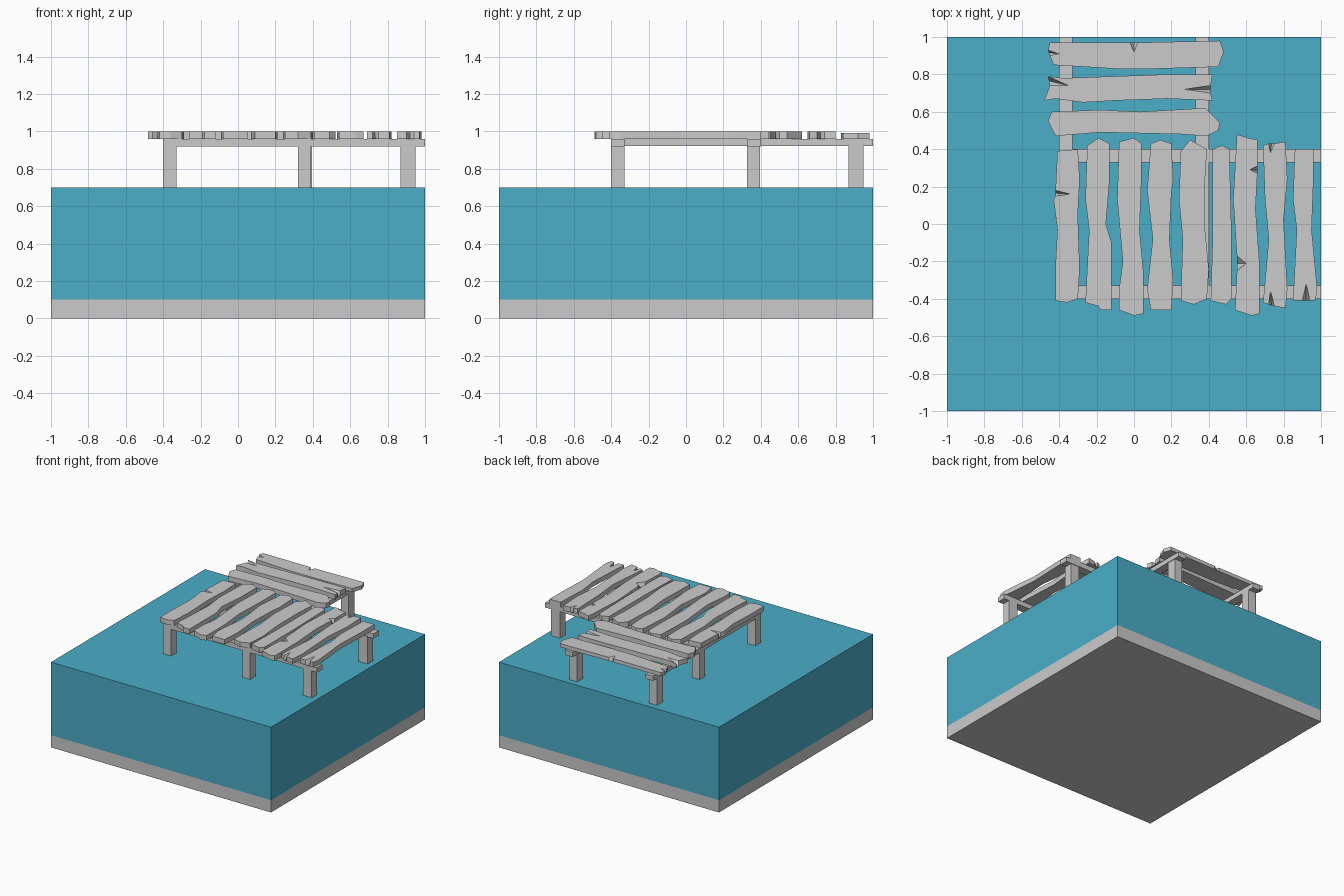
import bpy, bmesh

if "Cube" in bpy.data.objects:
    bpy.data.objects.remove(bpy.data.objects["Cube"])


def finish(name, bm, mat=None):
    bmesh.ops.recalc_face_normals(bm, faces=bm.faces)
    me = bpy.data.meshes.new(name)
    bm.to_mesh(me)
    bm.free()
    ob = bpy.data.objects.new(name, me)
    bpy.context.collection.objects.link(ob)
    if mat:
        me.materials.append(mat)
    return ob


def box(name, x0, x1, y0, y1, z0, z1, mat=None):
    bm = bmesh.new()
    bmesh.ops.create_cube(bm, size=1)
    for v in bm.verts:
        v.co = (x0 + (v.co.x + .5) * (x1 - x0),
                y0 + (v.co.y + .5) * (y1 - y0),
                z0 + (v.co.z + .5) * (z1 - z0))
    return finish(name, bm, mat)


def plank(name, *outline, z0=.96, z1=1.0):
    """Worn board from an outline in hundredths; a third value marks the tip
    of a split, which closes up towards the underside."""
    bm = bmesh.new()
    n = len(outline)
    top, low = [], []
    for i, p in enumerate(outline):
        x, y = p[0], p[1]
        top.append(bm.verts.new((x / 100, y / 100, z1)))
        if len(p) == 3:
            a, b = outline[i - 1], outline[(i + 1) % n]
            x, y = (a[0] + b[0]) / 2, (a[1] + b[1]) / 2
        low.append(bm.verts.new((x / 100, y / 100, z0)))
    caps = [bm.faces.new(top), bm.faces.new(low[::-1])]
    for i in range(n):
        j = (i + 1) % n
        bm.faces.new((top[j], top[i], low[i], low[j]))
    bmesh.ops.recalc_face_normals(bm, faces=bm.faces)
    bmesh.ops.triangulate(bm, faces=caps)
    return finish(name, bm)


# Ground slab and water block
blue = bpy.data.materials.new("water_blue")
blue.diffuse_color = (.07, .42, .58, 1)
blue.use_nodes = True
blue.node_tree.nodes["Principled BSDF"].inputs["Base Color"].default_value = blue.diffuse_color
box("ground_slab", -1, 1, -1, 1, 0, .1)
box("water", -1, 1, -1, 1, .1, .7, blue)

# Support beams: one pair along each arm of the walkway
for s, side in ((-1, "low"), (1, "high")):
    a, b = sorted((s * .33, s * .4))
    box(f"long_beam_{side}", -.4, 1, a, b, .92, .96)
    box(f"cross_beam_{side}", a, b, -.4, 1, .921, .959)

# Posts standing on the ground slab
posts = [(x, y) for x in (-.365, .355, .91) for y in (-.365, .36)]
posts += [(-.365, .91), (.36, .91)]
for i, (x, y) in enumerate(posts):
    wx = .04 if x > .8 else .035
    wy = .04 if y > .8 else .035
    box(f"post_{i + 1}", x - wx, x + wx, y - wy, y + wy, .1, .925)

# Main deck boards, left to right
plank("deck_board_1", (-41, 39), (-30, 40), (-29, 24), (-30, 5), (-29, -24),
      (-30, -40), (-33, -41), (-36, -42), (-42, -41), (-42, -22), (-41, -3),
      (-43, 13), (-42, 15), (-34, 16, 1), (-42, 18))
plank("deck_board_2", (-25, 42), (-19, 46), (-13, 43), (-13, 24), (-15, 0),
      (-12, -10), (-12, -46), (-18, -46), (-19, -44), (-26, -42), (-24, -3),
      (-26, 13))
plank("deck_board_3", (-8, 44), (0, 46), (4, 43), (4, 24), (3, -3), (5, -25),
      (5, -48), (0, -49), (-8, -46), (-8, -35), (-6, -20), (-9, 13))
plank("deck_board_4", (9, 43), (14, 45), (20, 43), (21, 24), (20, 16),
      (19, -8), (21, -30), (20, -46), (9, -46), (7, -35), (10, -8), (7, 18))
plank("deck_board_5", (25, 39), (30, 45), (39, 40), (38, 24), (38, -3),
      (40, -24), (39, -40), (32, -43), (25, -41), (26, -8), (24, 13))
plank("deck_board_6", (42, 40), (47, 42), (51, 40), (52, 2), (52, -40),
      (49, -43), (41, -41), (42, -8))
plank("deck_board_7", (55, 48), (61, 46), (66, 45), (66, 31), (62, 29, 1),
      (66, 27), (65, 8), (67, -19), (67, -48), (63, -49), (54, -46),
      (55, -25), (60, -21, 1), (55, -17), (53, 13))
plank("deck_board_8", (69, 42), (72, 43), (73, 38, 1), (75, 43), (81, 44),
      (82, 24), (80, 2), (82, -35), (81, -45), (75, -44), (73, -36, 1),
      (72, -43), (69, -42), (72, -8), (70, 13))
plank("deck_board_9", (86, 40), (96, 40), (96, 24), (95, -3), (98, -35),
      (97, -41), (94, -41), (92, -32, 1), (90, -41), (85, -41), (87, -3),
      (85, 13))

# Boards of the side arm, front to back
plank("arm_board_1", (-44, 60), (-18, 61), (3, 60), (38, 62), (46, 54),
      (45, 50), (39, 47), (25, 48), (-18, 49), (-42, 47), (-46, 55))
plank("arm_board_2", (-46, 79), (-38, 78), (-10, 79), (18, 80), (42, 80),
      (41, 74), (27, 72, 1), (41, 70), (42, 66), (18, 67), (-10, 66),
      (-27, 65), (-42, 67), (-48, 66), (-45, 74), (-35, 74, 1))
plank("arm_board_3", (-45, 97), (-20, 97), (-2, 97), (0, 92, 1), (2, 97),
      (46, 98), (48, 92), (45, 84), (12, 83), (-10, 83), (-43, 85),
      (-45, 90), (-40, 91, 1), (-46, 93), z1=.99)
